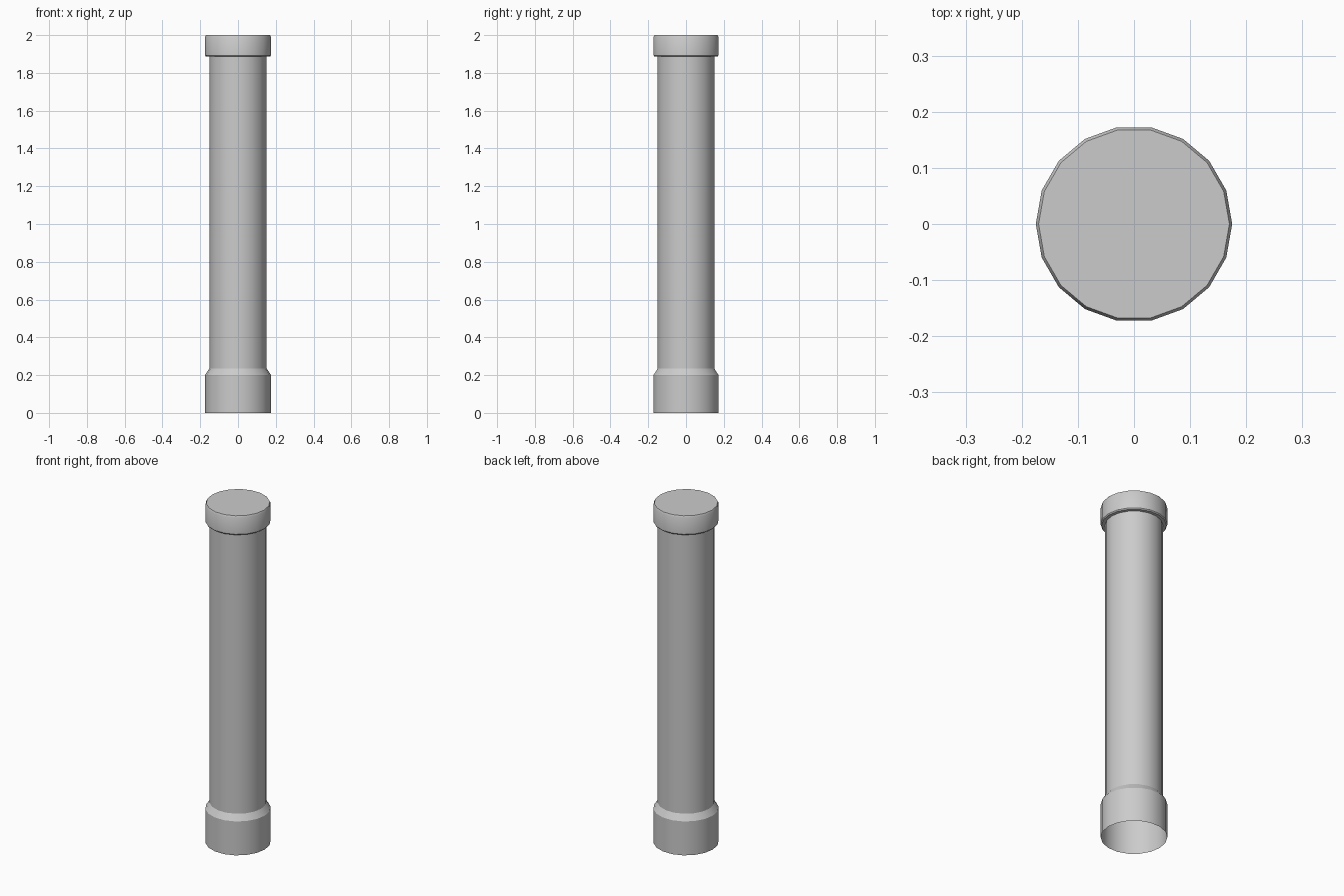
import bpy, bmesh
from math import cos, sin, pi, radians

if "Cube" in bpy.data.objects:
    bpy.data.objects.remove(bpy.data.objects["Cube"])

SIDES = 18


def lathe(name, profile, close_top=False):
    """Revolve (radius, z) points around z into an 18-sided shell."""
    bm = bmesh.new()
    rings = [[bm.verts.new((r * cos(2 * pi * i / SIDES), r * sin(2 * pi * i / SIDES), z))
              for i in range(SIDES)] for r, z in profile]
    for lo, hi in zip(rings, rings[1:]):
        for i in range(SIDES):
            j = (i + 1) % SIDES
            bm.faces.new((lo[i], lo[j], hi[j], hi[i]))
    if close_top:
        bm.faces.new(rings[-1])
    mesh = bpy.data.meshes.new(name)
    bm.to_mesh(mesh)
    bm.free()
    obj = bpy.data.objects.new(name, mesh)
    bpy.context.collection.objects.link(obj)
    bpy.ops.object.select_all(action='DESELECT')
    obj.select_set(True)
    bpy.context.view_layer.objects.active = obj
    bpy.ops.object.shade_smooth_by_angle(angle=radians(30))
    return obj


# Open-bottomed sleeve with a sloped shoulder, running up into the shaft
lathe("post_shaft", [(0.175, 0), (0.175, 0.2), (0.152, 0.235), (0.152, 1.887)])

# Cap with a flat underside and small chamfers
lathe("post_cap", [(0.152, 1.887), (0.17, 1.887), (0.175, 1.893),
                   (0.175, 1.99), (0.17, 2.0)], close_top=True)
